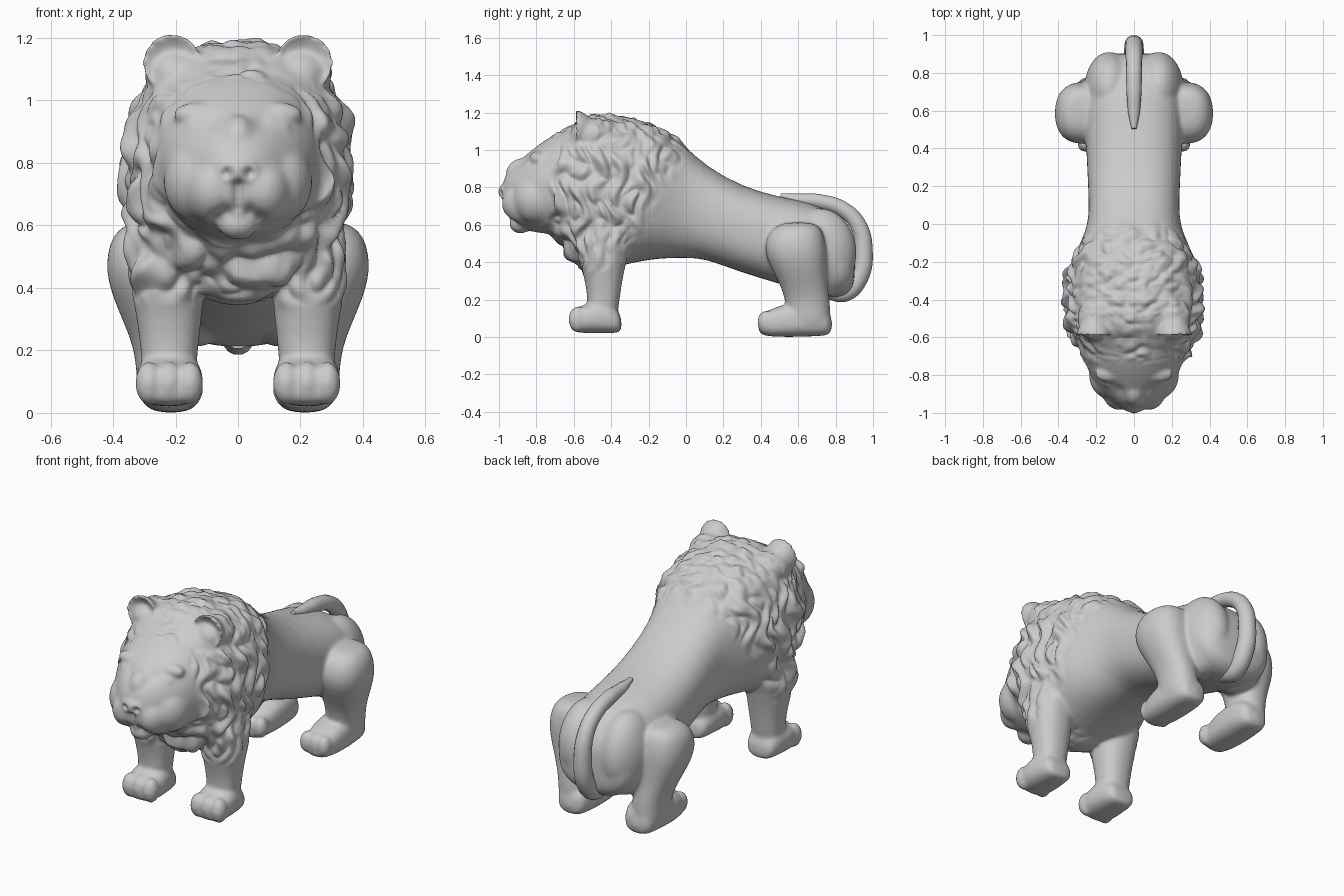
import bpy, bmesh, math
from mathutils import Vector, noise

if "Cube" in bpy.data.objects:
    bpy.data.objects.remove(bpy.data.objects["Cube"])

bm = bmesh.new()


def loft(axis, rings, exp=2.3, n=24):
    """Skin rings (t, centre_a, centre_b, radius_a, radius_b) along y or z."""
    prev = None
    for t, ca, cb, ra, rb in rings:
        ring = []
        for i in range(n):
            a = 2 * math.pi * i / n
            c, s = math.cos(a), math.sin(a)
            p = ca + ra * math.copysign(abs(c) ** (2 / exp), c)
            q = cb + rb * math.copysign(abs(s) ** (2 / exp), s)
            ring.append(bm.verts.new((p, t, q) if axis == 'y' else (p, q, t)))
        if prev:
            for i in range(n):
                j = (i + 1) % n
                bm.faces.new((prev[i], prev[j], ring[j], ring[i]))
        else:
            bm.faces.new(ring)
        prev = ring
    bm.faces.new(prev)


def along_y(rows, x=0, exp=2.3):
    """Rows are (y, top z, bottom z, half width)."""
    loft('y', [(y, x, (t + b) / 2, w, (t - b) / 2) for y, t, b, w in rows], exp)


def blob(centre, radii, cup=False):
    """Ellipsoid; cup folds its front half inwards to make a bowl."""
    vs = bmesh.ops.create_uvsphere(bm, u_segments=24, v_segments=14, radius=1)['verts']
    for v in vs:
        if cup and v.co.y < 0:
            v.co.y *= -0.4
        v.co = Vector([c + r * k for c, r, k in zip(centre, radii, v.co)])


def ramp(t):
    t = max(0.0, min(1.0, t))
    return t * t * (3 - 2 * t)


# torso, chest and mane mass
along_y([(.905, .48, .30, .14), (.88, .56, .23, .215), (.80, .655, .20, .255), (.68, .72, .22, .265),
         (.50, .75, .285, .26), (.30, .805, .34, .25), (.10, .92, .42, .24), (0, 1.02, .42, .245),
         (-.10, 1.10, .42, .285), (-.20, 1.15, .41, .335), (-.30, 1.175, .39, .355),
         (-.42, 1.19, .36, .36), (-.52, 1.19, .36, .355), (-.60, 1.15, .42, .335),
         (-.68, 1.09, .50, .28), (-.74, 1.02, .60, .20)], exp=2.45)
blob((0, -.48, .465), (.17, .15, .12))              # chest ruff

# head
along_y([(-.55, 1.12, .55, .28), (-.66, 1.11, .54, .285), (-.75, 1.06, .55, .255),
         (-.82, 1.005, .56, .225), (-.88, .955, .58, .18), (-.94, .90, .62, .125),
         (-.985, .84, .68, .06)], exp=2.2)
blob((0, -.885, .605), (.065, .06, .052))           # chin
blob((0, -.972, .775), (.07, .034, .042))           # nose
blob((0, -.88, .87), (.065, .085, .085))            # nose bridge

for s in (1, -1):
    blob((s * .08, -.865, .715), (.095, .122, .112))    # muzzle cheek
    blob((s * .125, -.80, .74), (.115, .13, .135))      # jaw cheek
    blob((s * .125, -.795, .955), (.085, .045, .04))    # brow
    blob((s * .125, -.84, .915), (.045, .025, .022))    # eye
    blob((s * .212, -.605, 1.12), (.096, .11, .095), cup=True)   # ear
    blob((s * .20, -.50, 1.08), (.10, .12, .09))        # hair behind the ear
    blob((s * .13, .715, .45), (.135, .20, .24))        # haunch

    # front leg, paw and toes
    loft('z', [(.66, s * .25, -.44, .07, .12), (.52, s * .235, -.44, .115, .155),
               (.40, s * .225, -.445, .118, .125), (.30, s * .22, -.44, .105, .10),
               (.20, s * .22, -.44, .09, .085), (.06, s * .22, -.45, .088, .08)])
    along_y([(-.62, .10, .04, .05), (-.59, .145, .025, .09), (-.54, .18, .02, .112),
             (-.45, .20, .02, .105), (-.37, .16, .02, .09), (-.343, .10, .03, .065)], s * .22, 2.6)
    for dx in (-.066, 0, .066):
        blob((s * .22 + dx, -.58, .095), (.044, .05, .07))

    # hind leg, paw and toes
    loft('z', [(.615, s * .27, .60, .06, .07), (.59, s * .275, .595, .11, .125),
               (.54, s * .28, .585, .135, .155), (.46, s * .28, .585, .145, .168),
               (.38, s * .27, .60, .137, .152), (.28, s * .255, .63, .107, .127),
               (.20, s * .24, .65, .092, .12), (.12, s * .235, .655, .09, .118),
               (.03, s * .23, .66, .09, .11)])
    along_y([(.385, .09, .02, .045), (.42, .135, .005, .08), (.50, .17, 0, .10),
             (.60, .19, 0, .105), (.72, .19, .005, .10), (.785, .12, .01, .07)], s * .215, 2.7)
    for dx in (-.055, 0, .055):
        blob((s * .205 + dx, .425, .08), (.04, .045, .062))

# fuse every part into one smooth skin
bmesh.ops.recalc_face_normals(bm, faces=bm.faces)
mesh = bpy.data.meshes.new("lion_body")
bm.to_mesh(mesh)
bm.free()
body = bpy.data.objects.new("lion_body", mesh)
bpy.context.collection.objects.link(body)
body.modifiers.new("round", 'SUBSURF').levels = 1
fuse = body.modifiers.new("fuse", 'REMESH')
fuse.mode = 'VOXEL'
fuse.voxel_size = 0.0095
soft = body.modifiers.new("soften", 'SMOOTH')
soft.factor, soft.iterations = 0.5, 14
bpy.context.view_layer.update()
skin = bpy.data.meshes.new_from_object(body.evaluated_get(bpy.context.evaluated_depsgraph_get()))
body.modifiers.clear()
body.data = skin

# nostrils, eye corners and mouth cleft: (x, y, z, radius, depth)
dents = [(0, -.985, z, .016, .02) for z in (.73, .705, .68, .655)]
for s in (1, -1):
    dents += [(s * .036, -.99, .768, .017, .025), (s * .075, -.88, .93, .03, .015),
              (s * .035, -.95, .645, .022, .018), (s * .07, -.94, .625, .022, .018)]

# sculpt the face creases and the mane's locks of hair
normals = [v.normal.copy() for v in skin.vertices]
for v, nor in zip(skin.vertices, normals):
    x, y, z = v.co
    if y < -.8:
        for dx, dy, dz, r, depth in dents:
            d2 = (x - dx) ** 2 + (z - dz) ** 2 + ((y - dy) * .4) ** 2
            v.co.y += depth * math.exp(-d2 / (r * r))
    back_edge = .06 - (1.0 - z) * .6
    m = ramp((back_edge - y) / .18) * ramp((y + .76) / .10) * ramp((z - .32) / .12)
    if y < -.48:                                    # keep the ears clean
        m *= 1 - .9 * ramp((z - 1.0) / .08) * ramp((abs(x) - .07) / .05)
    if m > 0:
        w = .025 * math.sin(z * 24 + y * 9)
        h = abs(noise.noise(Vector((x * 10, (y + w) * 15, z * 8))))
        f = noise.noise(Vector((x * 22, (y + w) * 30, z * 15 + 5)))
        amp = .065 - .035 * ramp((z - .85) / .25)
        v.co += nor * m * (amp * (h - .16) + .009 * f)
for p in skin.polygons:
    p.use_smooth = True

# tail, curling from under the rump up over the back: (y, z, thickness)
path = [(.75, .25, 1), (.85, .24, 1.15), (.925, .32, 1.15), (.95, .46, 1.1), (.92, .60, 1),
        (.835, .685, .95), (.71, .725, .9), (.59, .737, .7), (.505, .755, .3)]
curve = bpy.data.curves.new("tail", 'CURVE')
curve.dimensions = '3D'
curve.bevel_depth = .045
curve.bevel_resolution = 5
curve.use_fill_caps = True
sp = curve.splines.new('BEZIER')
sp.bezier_points.add(len(path) - 1)
for bp, (y, z, r) in zip(sp.bezier_points, path):
    bp.co = (0, y, z)
    bp.radius = r
    bp.handle_left_type = bp.handle_right_type = 'AUTO'
tail = bpy.data.objects.new("tail", curve)
bpy.context.collection.objects.link(tail)
bpy.context.view_layer.objects.active = tail
tail.select_set(True)
bpy.ops.object.convert(target='MESH')
bpy.ops.object.shade_smooth()
